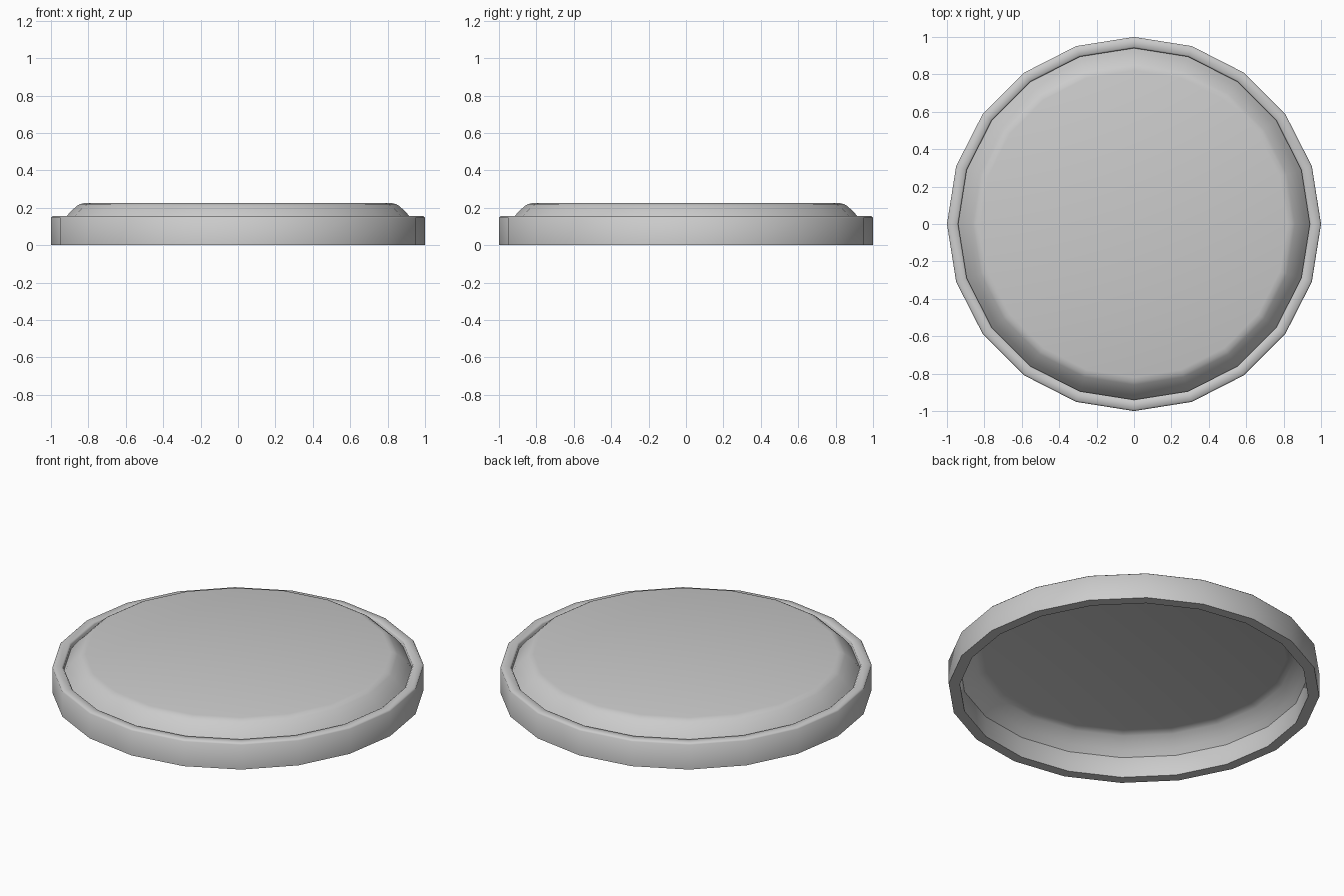
import bpy, bmesh, math

if "Cube" in bpy.data.objects:
    bpy.data.objects.remove(bpy.data.objects["Cube"])

SIDES = 20


def lathe(name, profile, closed=False, cap_last=False):
    """Revolve (radius, height) points around z."""
    bm = bmesh.new()
    rings = []
    for r, z in profile:
        rings.append([bm.verts.new((r * math.cos(2 * math.pi * i / SIDES),
                                    r * math.sin(2 * math.pi * i / SIDES), z))
                      for i in range(SIDES)])
    pairs = list(zip(rings, rings[1:]))
    if closed:
        pairs.append((rings[-1], rings[0]))
    for a, b in pairs:
        for i in range(SIDES):
            j = (i + 1) % SIDES
            bm.faces.new((a[i], a[j], b[j], b[i]))
    if cap_last:
        bm.faces.new(rings[-1])
    mesh = bpy.data.meshes.new(name)
    bm.to_mesh(mesh)
    bm.free()
    obj = bpy.data.objects.new(name, mesh)
    bpy.context.collection.objects.link(obj)
    bpy.ops.object.select_all(action='DESELECT')
    obj.select_set(True)
    bpy.context.view_layer.objects.active = obj
    bpy.ops.object.shade_smooth_by_angle(angle=math.radians(50))
    return obj


# Outer rim: hollow band with softened top edges
lathe("rim", [(1.0, 0.0), (1.0, 0.147), (0.992, 0.155),
              (0.948, 0.155), (0.94, 0.147), (0.94, 0.0)], closed=True)

# Raised thin cover, open underneath, seated just below the rim's lip
lathe("raised_cover", [(0.94, 0.122), (0.917, 0.155), (0.89, 0.185),
                       (0.86, 0.211), (0.845, 0.22), (0.82, 0.226)],
      cap_last=True)
